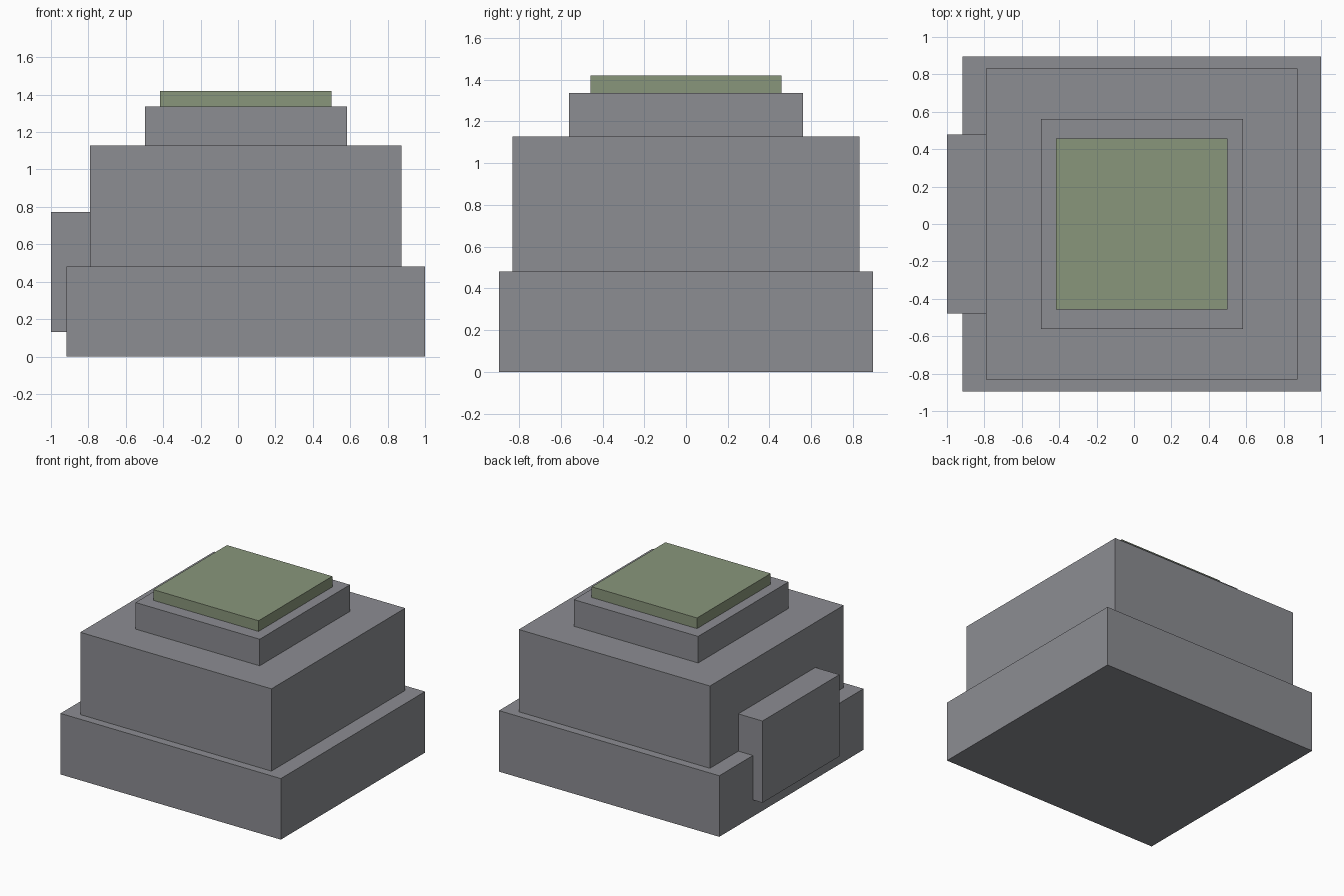
import bpy

if "Cube" in bpy.data.objects:
    bpy.data.objects.remove(bpy.data.objects["Cube"])


def material(name, colour):
    m = bpy.data.materials.new(name)
    m.diffuse_color = (*colour, 1.0)
    m.use_nodes = True
    m.node_tree.nodes["Principled BSDF"].inputs["Base Color"].default_value = m.diffuse_color
    return m


grey = material("stone_grey", (0.262, 0.266, 0.288))
green = material("moss_green", (0.25, 0.305, 0.198))


def box(name, x, y, z, mat):
    """Box from (min, max) ranges along each axis."""
    bpy.ops.mesh.primitive_cube_add(size=1)
    ob = bpy.context.object
    ob.name = name
    for v in ob.data.vertices:
        v.co = [a + (b - a) * (c + 0.5) for (a, b), c in zip((x, y, z), v.co)]
    ob.data.materials.append(mat)
    return ob


# Stacked square tiers: name, half width x, half width y, bottom, top, colour
CX = 0.0415
for name, hx, hy, z0, z1, mat in (
    ("base_tier", 0.9585, 0.896, 0.0, 0.48, grey),
    ("middle_tier", 0.8315, 0.831, 0.48, 1.127, grey),
    ("upper_tier", 0.54, 0.561, 1.127, 1.336, grey),
    ("top_plate", 0.458, 0.458, 1.336, 1.42, green),
):
    box(name, (CX - hx, CX + hx), (-hy, hy), (z0, z1), mat)

# Slab standing against the left side
box("side_slab", (-1.0, -0.79), (-0.478, 0.478), (0.13, 0.773), grey)
